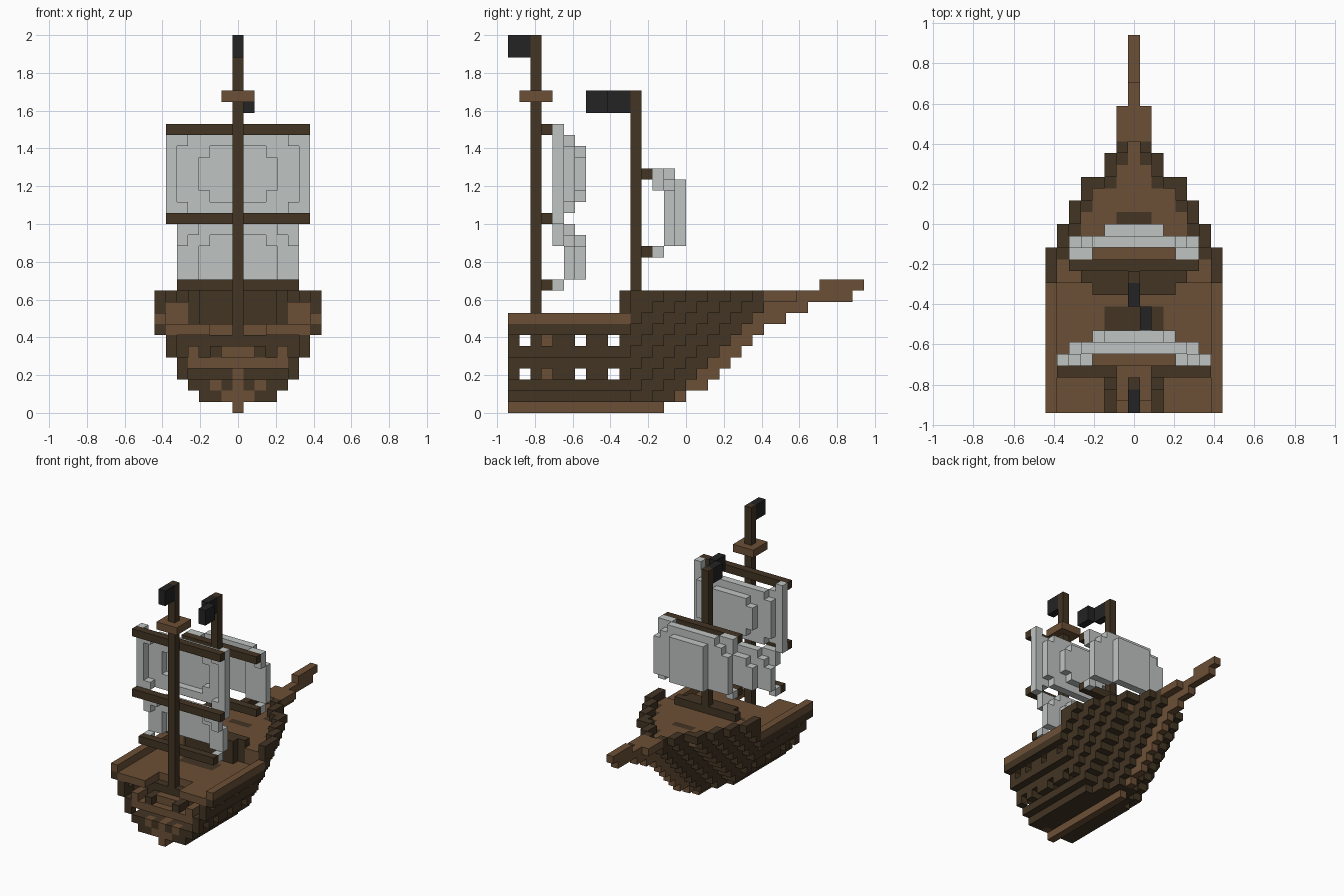
import bpy, bmesh
from mathutils import Vector

cube = bpy.data.objects.get("Cube")
if cube:
    bpy.data.objects.remove(cube, do_unlink=True)

U = 2 / 34                      # edge of one block
AXES = [Vector(a) for a in ((1, 0, 0), (0, 1, 0), (0, 0, 1))]


def material(name, rgb):
    m = bpy.data.materials.new(name)
    m.use_nodes = True
    m.diffuse_color = (*rgb, 1)
    m.node_tree.nodes["Principled BSDF"].inputs["Base Color"].default_value = (*rgb, 1)
    return m


DARK, WOOD, SAIL, BLACK = range(4)
MATS = [material("dark_wood", (.055, .035, .017)),
        material("brown_wood", (.15, .08, .037)),
        material("sail_cloth", (.52, .55, .54)),
        material("black_cloth", (.017, .017, .018))]
parts = {}


def put(part, x, y, z, colour):
    """Place one block; a later block replaces an earlier one."""
    for cells in parts.values():
        cells.pop((x, y, z), None)
    parts.setdefault(part, {})[x, y, z] = colour


def box(part, xs, ys, zs, colour):
    """Fill an inclusive range of blocks."""
    for x in range(xs[0], xs[1] + 1):
        for y in range(ys[0], ys[1] + 1):
            for z in range(zs[0], zs[1] + 1):
                put(part, x, y, z, colour)


def both(part, xs, ys, zs, colour):
    box(part, xs, ys, zs, colour)
    box(part, (-xs[1], -xs[0]), ys, zs, colour)


# Hull shape: width limit per layer, and plan outline that slides back per layer
LAYER = [-1, 3, 4, 5, 5, 6, 6, 7, 7, 7, 7]
PLAN = [7] * 14 + [6, 6, 5, 5, 4, 4, 2, 2, 1, 1]


def half(y, z):
    i = y + 10 - z
    return min(LAYER[z], PLAN[i]) if i < len(PLAN) else -1


# Planked shell with gun ports, open aft above the rail
for z in range(1, 11):
    for y in range(24):
        h = half(y, z)
        if z > 8 and y < 11:
            continue
        for x in range(-h, h + 1):
            a = abs(x)
            ahead = half(y + 1, z) if z < 10 else h
            if a == h or a > min(half(y, z - 1), ahead) or z < 3:
                if z in (3, 6) and y in (1, 3, 6, 9) and a == h:
                    continue
                put("hull", x, y, z, WOOD if z == 8 and y < 11 else DARK)

# Decks
for y in range(24):
    for z, rows, part in ((7, range(0, 12), "main_deck"), (9, range(12, 24), "fore_deck")):
        if y in rows:
            h = half(y, z) - 1
            box(part, (-h, h), (y, y), (z, z), WOOD)
box("main_hatch", (-2, 2), (7, 8), (7, 7), DARK)
box("fore_hatch", (-1, 1), (16, 16), (9, 9), DARK)

# Bulkhead below the fore deck
both("bulkhead", (5, 6), (11, 11), (8, 9), WOOD)
box("bulkhead", (-4, 4), (11, 11), (8, 10), DARK)
box("bulkhead", (-3, 3), (10, 10), (8, 10), DARK)

# Stern wall, balcony and notch in the deck
for z in range(1, 7):
    h = half(2, z) - 1
    box("stern_wall", (-h, h), (2, 2), (z, z), DARK)
for x in range(-2, 3):
    for y in range(3):
        parts["main_deck"].pop((x, y, 7), None)
box("balcony", (-4, 4), (0, 11), (4, 4), WOOD)
both("balcony", (4, 4), (0, 2), (5, 5), WOOD)
both("balcony", (2, 2), (0, 2), (5, 5), DARK)
box("balcony", (-1, 1), (1, 2), (5, 5), WOOD)
box("stern_post", (0, 0), (2, 3), (2, 3), WOOD)
box("stern_post", (0, 0), (3, 3), (5, 6), WOOD)
box("stern_post", (-1, 1), (0, 0), (1, 1), WOOD)
both("stern_post", (2, 2), (0, 0), (2, 2), WOOD)
box("stern_post", (0, 0), (0, 1), (2, 2), WOOD)

# Keel, stem and bowsprit
box("keel", (0, 0), (0, 13), (0, 0), WOOD)
for z, end in enumerate((15, 17, 18, 19, 20, 21, 22, 24, 26, 30), 1):
    box("stem", (0, 0), (14 + z, end), (z, z), WOOD)
box("bowsprit", (-1, 1), (23, 25), (10, 10), WOOD)
box("bowsprit", (0, 0), (28, 31), (11, 11), WOOD)

# Masts, crow's nest, yards and flags
box("main_mast", (0, 0), (2, 2), (5, 33), DARK)
box("fore_mast", (0, 0), (11, 11), (8, 28), DARK)
for x in (-1, 0, 1):
    for y in (1, 2, 3):
        if (x, y) != (0, 2):
            put("lookout", x, y, 28, WOOD)
for y, z, w in ((3, 25, 6), (3, 17, 6), (3, 11, 5), (12, 21, 5), (12, 14, 5)):
    box("yards", (-w, w), (y, y), (z, z), DARK)
box("main_flag", (0, 0), (0, 1), (32, 33), BLACK)
box("fore_flag", (0, 0), (9, 10), (27, 28), BLACK)
box("fore_flag", (1, 1), (7, 8), (27, 28), BLACK)


# Billowing sail, hung from its yard and tied at the lower corners
def lower_sail(part, y, corner, top):
    both(part, (5, 5), (y, y), (corner, corner), SAIL)
    for z in range(corner + 1, top + 1):
        for x in range(-5, 6):
            a = abs(x)
            if a == 5:
                depth = 0 if z >= top - 1 else 1
            elif a == 4 or z == top:
                depth = 0 if a == 4 and z == top else 1
            else:
                depth = 2 if a <= 2 or z < top - 1 and a <= 3 and y < 9 else 1
            put(part, x, y + depth, z, SAIL)


lower_sail("main_lower_sail", 4, 11, 16)
lower_sail("fore_sail", 13, 14, 21)
for z in (17, 25):
    both("main_upper_sail", (6, 6), (4, 4), (z, z), SAIL)
for z in range(18, 25):
    for x in range(-6, 7):
        a, b = abs(x), abs(z - 21)
        depth = 2 if a <= 3 and b <= 2 and a + b <= 4 else 1 if a <= 5 and a + b <= 7 else 0
        put("main_upper_sail", x, 4 + depth, z, SAIL)

# Turn each part's blocks into a mesh of outer faces
solid = {c for cells in parts.values() for c in cells}
for name, cells in parts.items():
    bm = bmesh.new()
    for cell, colour in cells.items():
        centre = Vector(cell) + Vector((0, -15.5, .5))
        for i in range(3):
            for s in (-1, 1):
                n = AXES[i] * s
                if tuple(int(c + d) for c, d in zip(cell, n)) in solid:
                    continue
                p, q = AXES[(i + 1) % 3] / 2, AXES[(i + 2) % 3] / 2 * s
                corners = (-p - q, p - q, p + q, q - p)
                face = bm.faces.new([bm.verts.new((centre + n / 2 + c) * U) for c in corners])
                face.material_index = colour
    bmesh.ops.remove_doubles(bm, verts=bm.verts, dist=U / 100)
    mesh = bpy.data.meshes.new(name)
    bm.to_mesh(mesh)
    bm.free()
    for m in MATS:
        mesh.materials.append(m)
    bpy.context.scene.collection.objects.link(bpy.data.objects.new(name, mesh))
